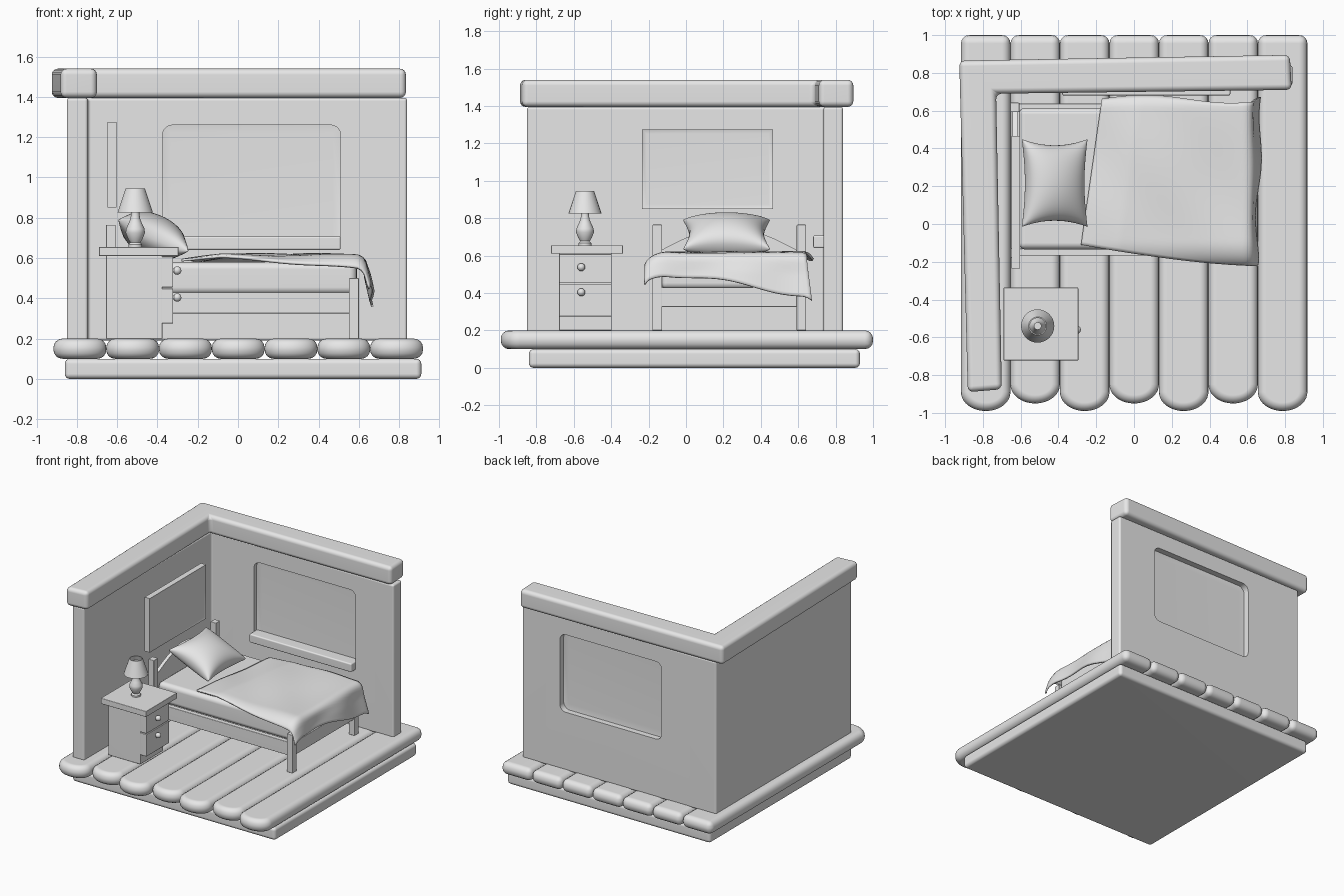
import bpy, bmesh, math
from mathutils import Vector

if "Cube" in bpy.data.objects:
    bpy.data.objects.remove(bpy.data.objects["Cube"], do_unlink=True)

clay = bpy.data.materials.new("light_grey")
clay.use_nodes = True
clay.diffuse_color = (0.8, 0.8, 0.8, 1)
clay.node_tree.nodes["Principled BSDF"].inputs["Base Color"].default_value = (0.8, 0.8, 0.8, 1)
parts = []


def finish(name, bm):
    bmesh.ops.recalc_face_normals(bm, faces=bm.faces)
    mesh = bpy.data.meshes.new(name)
    bm.to_mesh(mesh)
    bm.free()
    mesh.materials.append(clay)
    ob = bpy.data.objects.new(name, mesh)
    bpy.context.collection.objects.link(ob)
    parts.append(ob)
    return ob


def prism(name, outline, lo, hi, axis="z", bevel=0.0, inset=0.0):
    """Extrude a closed outline along an axis, with optional rounded edges or inset end faces."""
    put = {"x": lambda p, q, h: (h, p, q),
           "y": lambda p, q, h: (p, h, q),
           "z": lambda p, q, h: (p, q, h)}[axis]
    bm = bmesh.new()
    rings = [[bm.verts.new(put(p, q, h)) for p, q in outline] for h in (lo, hi)]
    ends = [bm.faces.new(r) for r in rings]
    n = len(outline)
    for i in range(n):
        j = (i + 1) % n
        bm.faces.new((rings[0][i], rings[0][j], rings[1][j], rings[1][i]))
    bmesh.ops.recalc_face_normals(bm, faces=bm.faces)
    if inset:
        for face in ends:
            bmesh.ops.inset_region(bm, faces=[face], thickness=inset, depth=-0.01)
    if bevel:
        sharp = [e for e in bm.edges if e.calc_face_angle(0) > math.radians(40)]
        bmesh.ops.bevel(bm, geom=sharp, offset=bevel, segments=4, profile=0.5,
                        affect="EDGES", clamp_overlap=False)
    return finish(name, bm)


def rect(p0, p1, q0, q1):
    return [(p0, q0), (p1, q0), (p1, q1), (p0, q1)]


def box(name, x, y, z, bevel=0.004):
    return prism(name, rect(*x, *y), *z, bevel=bevel)


def lathe(name, profile, location, steps=32, axis="z"):
    """Spin a (radius, height) profile."""
    bm = bmesh.new()
    verts = [bm.verts.new((r, 0, h)) for r, h in profile]
    edges = [bm.edges.new(pair) for pair in zip(verts, verts[1:])]
    bmesh.ops.spin(bm, geom=verts + edges, cent=(0, 0, 0), axis=(0, 0, 1),
                   angle=math.tau, steps=steps)
    bmesh.ops.remove_doubles(bm, verts=bm.verts, dist=0.0005)
    ob = finish(name, bm)
    ob.location = location
    if axis == "x":
        ob.rotation_euler.y = math.pi / 2
    return ob


def cloth(name, func, nu, nv):
    """Grid surface from func(u, v) with u and v in 0..1."""
    bm = bmesh.new()
    g = [[bm.verts.new(func(i / nu, j / nv)) for j in range(nv + 1)] for i in range(nu + 1)]
    for i in range(nu):
        for j in range(nv):
            bm.faces.new((g[i][j], g[i + 1][j], g[i + 1][j + 1], g[i][j + 1]))
    return finish(name, bm)


# Base slab and rounded floor planks
box("base_slab", (-0.86, 0.91), (-0.84, 0.93), (0, 0.1), 0.025)
pitch = 0.262
for k in range(7):
    xc = -0.785 + k * pitch
    front = -0.99 if k % 2 == 0 else -0.95
    half, depth = pitch / 2, 0.1
    arc = [math.pi * (1 + i / 20) for i in range(21)]
    outline = [(xc + half * math.cos(a), front + depth + depth * math.sin(a)) for a in arc]
    outline += [(xc + half, 1.0), (xc - half, 1.0)]
    prism(f"floor_plank_{k + 1}", outline, 0.1, 0.2, bevel=0.044)

# L-shaped walls with a rounded window opening
wall = prism("walls", [(-0.85, -0.85), (-0.745, -0.85), (-0.745, 0.735), (0.84, 0.735),
                       (0.84, 0.84), (-0.85, 0.84)], 0.19, 1.395, bevel=0.015)
opening = []
for cx, cz, quarter in ((0.46, 1.21, 0), (-0.325, 1.21, 1), (-0.325, 0.7, 2), (0.46, 0.7, 3)):
    for i in range(7):
        a = math.pi / 2 * (quarter + i / 6)
        opening.append((cx + 0.05 * math.cos(a), cz + 0.05 * math.sin(a)))
cutter = prism("window_cutter", opening, 0.6, 1.0, "y")
cutter.hide_render = True
cut = wall.modifiers.new("window_opening", "BOOLEAN")
cut.object, cut.solver = cutter, "EXACT"
bpy.context.view_layer.objects.active = wall
bpy.ops.object.modifier_apply(modifier=cut.name)
parts.remove(cutter)
bpy.data.objects.remove(cutter, do_unlink=True)

# Window and sill
prism("window_panel", rect(-0.385, 0.52, 0.645, 1.27), 0.765, 0.795, "y", inset=0.07)
box("window_sill", (-0.38, 0.51), (0.68, 0.78), (0.64, 0.708), 0.01)

# Heavy trim along the top of the walls
prism("wall_top_trim", [(-0.88, -0.89), (-0.70, -0.875), (-0.73, 0.69), (0.835, 0.71),
                        (0.825, 0.895), (-0.925, 0.865)], 1.395, 1.54, bevel=0.03)

# Framed picture
prism("picture", rect(-0.235, 0.465, 0.85, 1.275), -0.648, -0.604, "x", inset=0.034)

# Bed frame
for side, ys in (("right", (-0.18, -0.127)), ("left", (0.592, 0.642))):
    box(f"head_post_{side}", (-0.655, -0.607), ys, (0.2, 0.765))
    box(f"foot_post_{side}", (0.55, 0.6), ys, (0.2, 0.5))
for side, ys in (("right", (-0.168, -0.13)), ("left", (0.6, 0.638))):
    box(f"bed_rail_{side}", (-0.63, 0.57), ys, (0.325, 0.43))
box("foot_rail", (0.555, 0.592), (-0.15, 0.61), (0.325, 0.43))
box("bed_slats", (-0.63, 0.57), (-0.14, 0.61), (0.36, 0.425))
arch = [(-0.15 + 0.76 * i / 16, 0.62 + 0.13 * math.sin(math.pi * i / 16)) for i in range(17)]
prism("headboard", [(0.61, 0.33), (-0.15, 0.33)] + arch, -0.643, -0.617, "x")
box("mattress", (-0.61, 0.59), (-0.135, 0.615), (0.42, 0.58), 0.035)


# Draped blanket
def fold(d, r):
    if d <= 0:
        return d, 0
    a = min(d / r, 1.35)
    rest = max(0, d - 1.35 * r)
    return (r * math.sin(a) + rest * math.cos(1.35),
            r * (1 - math.cos(a)) + rest * math.sin(1.35))


def blanket(u, v):
    left = -0.28 + 0.11 * v
    end = 0.7 + 0.14 * v + 0.012 * math.sin(9 * v)
    near = -0.11 - 0.17 * u
    far = 0.66 + 0.02 * math.sin(7 * u)
    s, t = left + (end - left) * u, near + (far - near) * v
    dx, drop_x = fold(s - 0.585, 0.045)
    dy, drop_y = fold(-0.09 - t, 0.13)
    _, drop_back = fold(t - 0.62, 0.06)
    puff = 0.022 * min(1, u * 5) + 0.007 * math.sin(9 * u + 3 * v) * math.sin(7 * v + 2 * u)
    sway = 0.012 * math.sin(11 * v + 1) * min(1, drop_x * 10)
    return (0.585 + dx + sway, -0.09 - dy, 0.59 + puff - drop_x - 0.7 * drop_y - drop_back)


cover = cloth("blanket", blanket, 56, 44)
thick = cover.modifiers.new("thickness", "SOLIDIFY")
thick.thickness = 0.012
thick.offset = 0


# Pillow with pinched corners, mirrored from one half
def pillow_half(u, v):
    p, q = 2 * u - 1, 2 * v - 1
    p, q = math.sin(p * math.pi / 2), math.sin(q * math.pi / 2)
    puff = ((1 - p * p) * (1 - q * q)) ** 0.42
    return (0.19 * p * (1 - 0.14 * (1 - q * q)), 0.232 * q * (1 - 0.14 * (1 - p * p)),
            0.105 * puff)


pillow = cloth("pillow", pillow_half, 28, 28)
pillow.location = (-0.42, 0.217, 0.712)
pillow.rotation_euler.y = 0.42
mirror = pillow.modifiers.new("other_half", "MIRROR")
mirror.use_axis = (False, False, True)

# Nightstand
box("nightstand_top", (-0.69, -0.295), (-0.722, -0.337), (0.61, 0.655))
box("nightstand_body", (-0.655, -0.375), (-0.678, -0.397), (0.2, 0.612))
for label, zs, knob_z in (("upper", (0.455, 0.608), 0.538), ("lower", (0.275, 0.449), 0.404)):
    box(f"drawer_{label}", (-0.38, -0.322), (-0.678, -0.397), zs)
    knob = [(0, -0.01), (0.009, -0.01), (0.009, 0.006)]
    knob += [(0.021 * math.cos(a * 0.3), 0.02 + 0.021 * math.sin(a * 0.3)) for a in range(-3, 5)]
    lathe(f"knob_{label}", knob + [(0, 0.041)], (-0.322, -0.56, knob_z), 20, "x")

# Table lamp
lathe("lamp_base", [(0, 0), (0.034, 0), (0.034, 0.012), (0.025, 0.022), (0.036, 0.04),
                    (0.048, 0.07), (0.046, 0.09), (0.034, 0.115), (0.024, 0.14),
                    (0.02, 0.17), (0.02, 0.27), (0, 0.27)], (-0.51, -0.54, 0.655))
lathe("lamp_shade", [(0.088, 0), (0.048, 0.12), (0.042, 0.12), (0.082, 0), (0.088, 0)],
      (-0.51, -0.54, 0.826))

# Smooth shading that keeps hard edges
bpy.ops.object.select_all(action="DESELECT")
for ob in parts:
    ob.select_set(True)
bpy.context.view_layer.objects.active = parts[0]
bpy.ops.object.shade_smooth_by_angle(angle=math.radians(35))
for ob in parts:
    if ob not in (cover, pillow):
        ob.modifiers.new("even_shading", "WEIGHTED_NORMAL").keep_sharp = True
